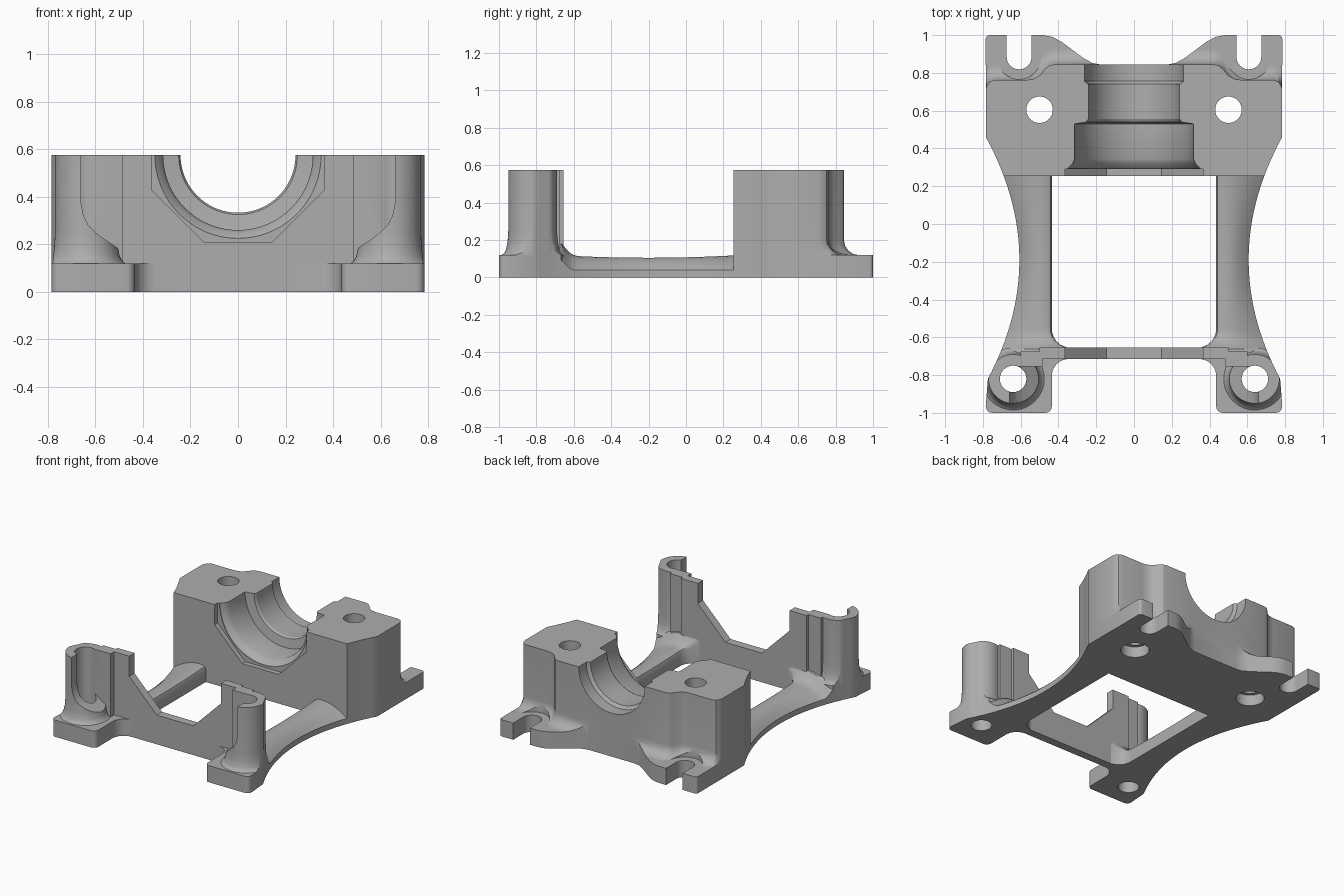
import bpy, bmesh
from math import sin, cos, pi, radians, sqrt

cube = bpy.data.objects.get("Cube")
if cube:
    bpy.data.objects.remove(cube, do_unlink=True)

mat = bpy.data.materials.new("machined_grey")
mat.use_nodes = True
GREY = (0.42, 0.42, 0.42, 1)
mat.diffuse_color = GREY
mat.node_tree.nodes["Principled BSDF"].inputs["Base Color"].default_value = GREY

TOP, PLATE, BACK = 0.575, 0.12, 0.255


def loft(name, rings):
    """Solid skinned through equal-length rings, capped at both ends."""
    bm = bmesh.new()
    vs = [[bm.verts.new(p) for p in ring] for ring in rings]
    n = len(vs[0])
    for a, b in zip(vs, vs[1:]):
        for i in range(n):
            j = (i + 1) % n
            bm.faces.new((a[i], a[j], b[j], b[i]))
    bm.faces.new(vs[0])
    bm.faces.new(vs[-1])
    bmesh.ops.recalc_face_normals(bm, faces=bm.faces)
    me = bpy.data.meshes.new(name)
    bm.to_mesh(me)
    bm.free()
    me.materials.append(mat)
    ob = bpy.data.objects.new(name, me)
    bpy.context.collection.objects.link(ob)
    return ob


def prism_z(name, pts, z0, z1):
    return loft(name, [[(x, y, z) for x, y in pts] for z in (z0, z1)])


def prism_y(name, pts, y0, y1):
    return loft(name, [[(x, y, z) for x, z in pts] for y in (y0, y1)])


def box(name, x0, x1, y0, y1, z0, z1):
    return prism_z(name, [(x0, y0), (x1, y0), (x1, y1), (x0, y1)], z0, z1)


def arc(cx, cy, r, a0, a1, n=12):
    return [(cx + r * cos(radians(a0 + (a1 - a0) * i / n)),
             cy + r * sin(radians(a0 + (a1 - a0) * i / n))) for i in range(n + 1)]


def circle(cx, cy, r, n=48):
    return arc(cx, cy, r, 0, 360, n)[:-1]


def mirror(half):
    return half + [(-x, y) for x, y in reversed(half)]


def cut(ob, cutter, op="DIFFERENCE"):
    mod = ob.modifiers.new("cut", "BOOLEAN")
    mod.operation, mod.solver, mod.object = op, "EXACT", cutter
    with bpy.context.temp_override(object=ob, active_object=ob, selected_objects=[ob]):
        bpy.ops.object.modifier_apply(modifier=mod.name)


def waist(y):
    """Half width of the waisted outer edge."""
    return min(0.785, 0.607 + 0.42 * (y + 0.19) ** 2)


# Plan outline with slotted rear tabs, waisted sides and front feet
SX, SY = 0.608, 0.885
half = [(0.18, 0.845), (0.22, 0.852), (0.27, 0.88), (0.38, 0.962), (0.43, 0.99), (0.48, 1)]
half += [(0.542, 1)] + arc(SX, SY, 0.066, 180, 360, 20) + [(0.674, 1)]
half += arc(0.765, 0.98, 0.02, 90, 0, 4)
half += [(waist(0.46 - 0.04 * i), 0.46 - 0.04 * i) for i in range(33)]
half += arc(0.75, -0.965, 0.035, 0, -90, 5) + arc(0.47, -0.965, 0.035, 270, 180, 5)
half += arc(0.345, -0.805, 0.09, 0, 90, 10)
outline = mirror(half)

cutters = []
envelope = prism_z("outline_cutter", outline, -0.2, 1)
cutters.append(envelope)

# Rear plate with tabs, and front feet
rear_plate = prism_z("rear_plate", outline, 0, PLATE)
front_feet = prism_z("front_feet", outline, 0, PLATE)
for part, y0, y1 in ((rear_plate, BACK, 1.2), (front_feet, -1.2, -0.7)):
    clip = box("clip", -1, 1, y0, y1, -0.5, 0.5)
    cut(part, clip, "INTERSECT")
    cutters.append(clip)

# Rear bearing block, flared over the tabs
contour = [(0.42, 0.845), (0.45, 0.838), (0.475, 0.815), (0.5, 0.785), (0.53, 0.768),
           (0.57, 0.762), (0.74, 0.762), (0.765, 0.752), (0.78, 0.73), (0.786, 0.7), (0.9, 0.7)]
R = 0.08
levels = [(0.05, R)] + [(PLATE + R * (1 - cos(a)), R * (1 - sin(a)))
                        for a in (pi / 16 * i for i in range(9))] + [(TOP, 0)]
rings = []
for z, d in levels:
    ring = mirror([(x, y + d) for x, y in contour] + [(0.9, BACK)])
    # keep the ring in order: right side, then left side
    rings.append([(x, y, z) for x, y in ring])
block = loft("bearing_block", rings)
cut(block, envelope, "INTERSECT")

# Stepped bore along the block, with an angular front pocket
steps = [(0.2, 0.35), (0.295, 0.35), (0.32, 0.325), (0.345, 0.315), (0.53, 0.315),
         (0.54, 0.25), (0.555, 0.242), (0.74, 0.242), (0.757, 0.263), (0.9, 0.263)]
bore = loft("bore_cutter", [[(x, y, z) for x, z in circle(0, TOP, r, 72)] for y, r in steps])
NOTCH = mirror([(0.365, 0.8), (0.365, 0.43), (0.145, 0.21)])
pocket = prism_y("pocket_cutter", NOTCH, 0.2, 0.29)
cut(block, bore)
cut(block, pocket)
cutters += [bore, pocket]

# Bolt holes and washer seats in the rear
for s in (1, -1):
    hole = prism_z("bolt_hole_cutter", circle(s * 0.5, 0.605, 0.07), -0.1, 1)
    sink = prism_z("bolt_recess_cutter", circle(s * 0.5, 0.605, 0.095), -0.1, 0.08)
    seat = prism_z("washer_seat_cutter", circle(s * SX, SY, 0.118), PLATE, 0.5)
    for tool in (hole, sink):
        cut(block, tool)
        cut(rear_plate, tool)
    cut(block, seat)
    cutters += [hole, sink, seat]

# Front cross wall with an angular notch
wall = prism_y("front_wall", mirror([(0.5, 0), (0.5, TOP), (0.365, TOP),
                                     (0.365, 0.43), (0.145, 0.21)]), -0.715, -0.655)
parts = [rear_plate, front_feet, block, wall]

for s, side in ((1, "left"), (-1, "right")):
    # Side rail: thin outer edge rising to a rounded inner crest
    rings = []
    for i in range(51):
        y = -0.7 + i * 0.98 / 50
        xo = waist(y)
        t = max(0, -0.555 - y)
        xi = 0.335 + sqrt(max(0, 0.01 - t * t))
        zt = 0.105 + 0.06 * (y + 0.2) ** 2
        b = min(0.085, max(0, -0.57 - y))
        zt += 0.09 - sqrt(0.09 ** 2 - b * b)
        k = min(1, max(0, (-0.6 - y) / 0.1))
        ze = 0.04 + 0.07 * k * k * (3 - 2 * k)
        sec = [(xi, 0), (xi, zt - 0.025), (xi + 0.008, zt - 0.008), (xi + 0.025, zt)]
        x1 = max(0.5, xi + 0.03)
        sec += [(x1 + (xo - x1) * u, ze + (zt - ze) * (1 - u ** 1.7))
                for u in (0, 0.2, 0.4, 0.6, 0.8, 1)]
        rings.append([(s * x, y, z) for x, z in sec + [(xo, 0)]])
    rail = loft(side + "_rail", rings)

    # Screw post with a flared foot, opened toward the front and inside
    cx, cy = s * 0.64, -0.82
    flare = [(0.06, 0.165), (0.12, 0.165), (0.13, 0.152), (0.15, 0.142), (0.19, 0.134),
             (0.25, 0.13), (TOP, 0.13)]
    post = loft(side + "_screw_post",
                [[(x, y, z) for x, y in circle(cx, cy, r)] for z, r in flare])
    cut(post, envelope, "INTERSECT")
    web = box(side + "_post_web", *sorted((s * 0.485, s * 0.6)), -0.755, -0.675, 0.05, TOP)
    sweep = [(0.66, 0.8), (0.66, 0.37), (0.65, 0.32), (0.63, 0.28), (0.6, 0.25),
             (0.56, 0.22), (0.5, 0.18), (0.4, 0.13), (0.4, 0.8)]
    opening = prism_y("opening_cutter", [(s * x, z) for x, z in sweep], -1.1, -0.755)
    cut(post, opening)
    screw = prism_z("screw_hole_cutter", circle(cx, cy, 0.07), -0.1, 1)
    for part in (post, web, front_feet, rail):
        cut(part, screw)
    cutters += [opening, screw]
    parts += [rail, post, web]

for c in cutters:
    bpy.data.objects.remove(c, do_unlink=True)

# Smooth curved faces, keeping hard edges
bpy.ops.object.select_all(action="DESELECT")
for p in parts:
    p.select_set(True)
bpy.context.view_layer.objects.active = block
bpy.ops.object.shade_smooth_by_angle(angle=radians(28))
